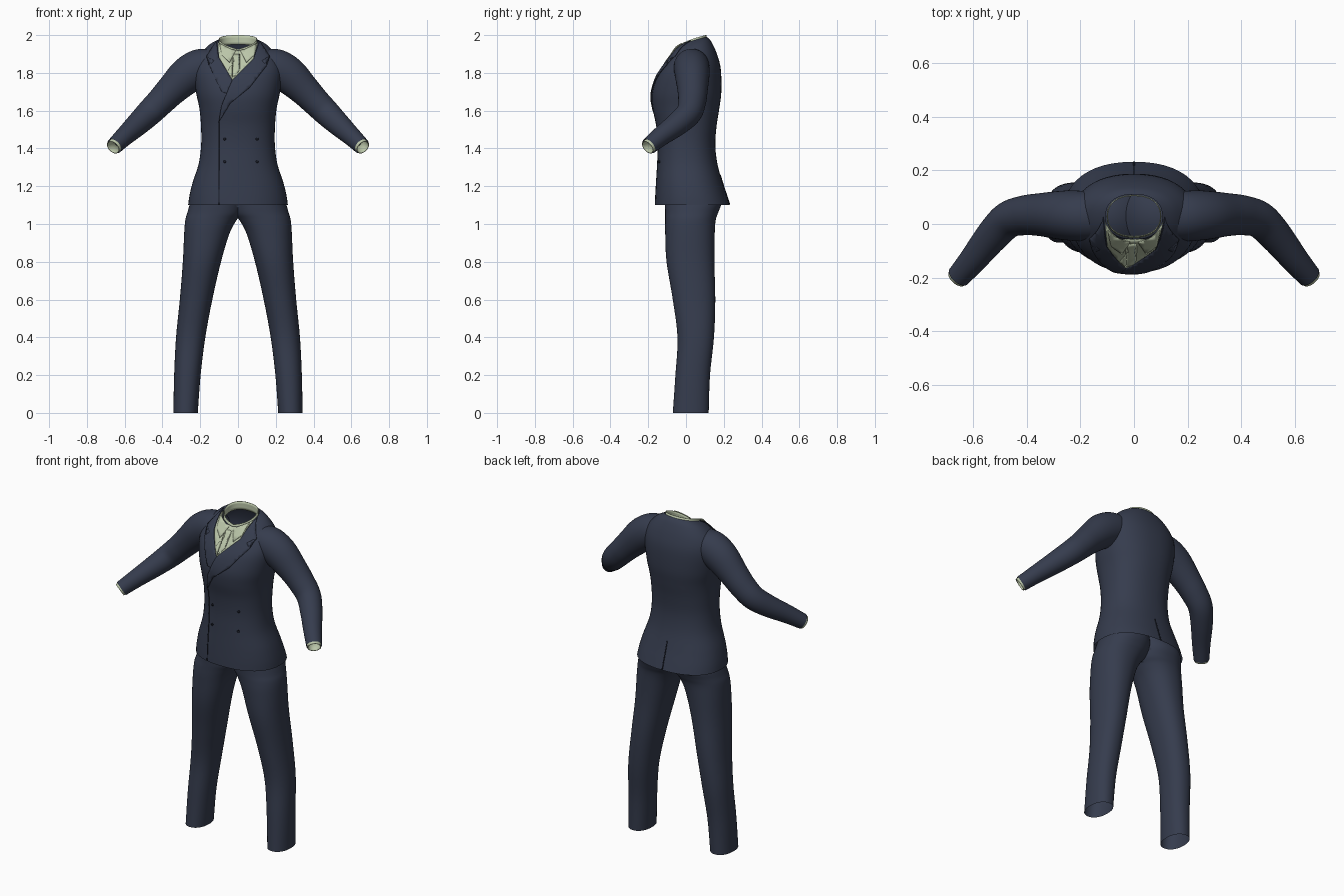
import bpy, bmesh, math
from mathutils import Vector
from mathutils.bvhtree import BVHTree

if "Cube" in bpy.data.objects:
    bpy.data.objects.remove(bpy.data.objects["Cube"])


def material(name, rgb):
    m = bpy.data.materials.new(name)
    m.diffuse_color = (*rgb, 1)
    m.use_nodes = True
    m.node_tree.nodes["Principled BSDF"].inputs["Base Color"].default_value = m.diffuse_color
    return m


NAVY = material("navy_cloth", (0.036, 0.045, 0.075))
GREEN = material("pale_green_cloth", (0.50, 0.57, 0.40))
DARK = material("dark_navy_trim", (0.012, 0.015, 0.026))
SEG = 48


def finish(name, bm, mat):
    bmesh.ops.recalc_face_normals(bm, faces=bm.faces)
    for f in bm.faces:
        f.smooth = True
    me = bpy.data.meshes.new(name)
    bm.to_mesh(me)
    bm.free()
    me.materials.append(mat)
    ob = bpy.data.objects.new(name, me)
    bpy.context.collection.objects.link(ob)
    return ob


def smooth_rows(rows, steps=5):
    """Catmull-Rom interpolation between rows of numbers."""
    out = []
    for i in range(len(rows) - 1):
        quad = [rows[max(i - 1, 0)], rows[i], rows[i + 1], rows[min(i + 2, len(rows) - 1)]]
        for s in range(steps):
            t = s / steps
            out.append([0.5 * (2 * b + (c - a) * t + (2 * a - 5 * b + 4 * c - d) * t * t
                               + (3 * b - a - 3 * c + d) * t ** 3) for a, b, c, d in zip(*quad)])
    return out + [list(rows[-1])]


def loft(name, rings, mat, cap_end=False):
    bm = bmesh.new()
    loops = [[bm.verts.new(p) for p in ring] for ring in rings]
    for a, b in zip(loops, loops[1:]):
        for i in range(SEG):
            j = (i + 1) % SEG
            bm.faces.new((a[i], a[j], b[j], b[i]))
    if cap_end:
        bm.faces.new(loops[-1])
    return finish(name, bm, mat)


def oval(n):
    """Unit superellipse points."""
    for i in range(SEG):
        a = 2 * math.pi * i / SEG
        c, s = math.cos(a), math.sin(a)
        yield math.copysign(abs(c) ** (2 / n), c), math.copysign(abs(s) ** (2 / n), s)


def body_ring(zf, zb, x0, x1, yf, yb, n=2.3):
    """Cross-section that may rise from front height zf to back height zb."""
    return [((x0 + x1) / 2 + (x1 - x0) / 2 * u, (yf + yb) / 2 + (yb - yf) / 2 * v,
             zf + (zb - zf) * math.sqrt(max(0, (v + 1) / 2))) for u, v in oval(n)]


def tube_rings(rows):
    """Oval rings square to a path of x, y, z, radius across, radius deep."""
    rings = []
    for i, r in enumerate(rows):
        p = Vector(r[:3])
        t = (Vector(rows[min(i + 1, len(rows) - 1)][:3]) - Vector(rows[max(i - 1, 0)][:3])).normalized()
        b = (Vector((0, 1, 0)) - t * t.y).normalized()
        a = t.cross(b)
        rings.append([p + a * r[3] * u + b * r[4] * v for u, v in oval(2)])
    return rings


def mirrored(ob):
    ob.modifiers.new("mirror", 'MIRROR')
    return ob


# Jacket body: front z, back z, half width, front y, back y
body = [(1.10, 1.10, 0.264, -0.165, 0.232), (1.15, 1.15, 0.257, -0.163, 0.216),
        (1.22, 1.22, 0.240, -0.159, 0.193), (1.32, 1.32, 0.208, -0.153, 0.166),
        (1.42, 1.42, 0.195, -0.150, 0.155), (1.52, 1.52, 0.196, -0.158, 0.162),
        (1.61, 1.61, 0.204, -0.176, 0.176), (1.69, 1.70, 0.222, -0.180, 0.187),
        (1.77, 1.82, 0.234, -0.157, 0.184), (1.82, 1.90, 0.215, -0.125, 0.164),
        (1.87, 1.965, 0.160, -0.086, 0.134), (1.915, 1.99, 0.106, -0.056, 0.111)]
jacket = loft("jacket_body", [body_ring(a, b, -w, w, f, k) for a, b, w, f, k in smooth_rows(body)], NAVY)

# Sleeves and shirt cuffs
arm = [(0.14, 0.03, 1.85, 0.082, 0.088), (0.20, 0.03, 1.828, 0.099, 0.094),
       (0.27, 0.033, 1.786, 0.098, 0.091), (0.35, 0.035, 1.71, 0.083, 0.080),
       (0.41, 0.032, 1.648, 0.075, 0.074), (0.47, 0.015, 1.588, 0.070, 0.068),
       (0.53, -0.045, 1.53, 0.062, 0.062), (0.60, -0.132, 1.465, 0.051, 0.052),
       (0.655, -0.196, 1.412, 0.044, 0.044)]
mirrored(loft("sleeve", tube_rings(smooth_rows(arm)), NAVY))
cuff = [(0.63, -0.167, 1.436, 0.039, 0.039), (0.655, -0.196, 1.412, 0.039, 0.039),
        (0.661, -0.203, 1.406, 0.039, 0.039)]
cuff_ob = mirrored(loft("shirt_cuff", tube_rings(cuff), GREEN))
mod = cuff_ob.modifiers.new("thickness", 'SOLIDIFY')
mod.thickness = 0.004

# Trouser legs: z, inner x, outer x, front y, back y
leg = [(0.0, 0.213, 0.342, -0.070, 0.120), (0.2, 0.198, 0.338, -0.056, 0.127),
       (0.4, 0.173, 0.328, -0.045, 0.148), (0.6, 0.136, 0.308, -0.070, 0.155),
       (0.8, 0.090, 0.292, -0.103, 0.150), (0.95, 0.045, 0.285, -0.110, 0.152),
       (1.02, 0.008, 0.279, -0.110, 0.157), (1.06, -0.02, 0.268, -0.110, 0.170),
       (1.12, -0.03, 0.250, -0.110, 0.188), (1.2, -0.03, 0.215, -0.100, 0.160)]
mirrored(loft("trouser_leg", [body_ring(z, z, a, b, f, k, 2.2) for z, a, b, f, k in smooth_rows(leg)],
              NAVY, cap_end=True))

# Shirt collar band
band = [(1.880, 1.950, 0.102, -0.052, 0.108), (1.925, 2.0, 0.101, -0.048, 0.108)]
collar = loft("shirt_collar_band", [body_ring(a, b, -w, w, f, k) for a, b, w, f, k in smooth_rows(band, 3)], GREEN)
collar.modifiers.new("thickness", 'SOLIDIFY').thickness = 0.004

tree = BVHTree.FromPolygons([v.co.copy() for v in jacket.data.vertices],
                            [tuple(p.vertices) for p in jacket.data.polygons])


def plate(name, outline, lift, mat, side=-1):
    """Thin sheet with an x-z outline, draped over the front or back of the jacket."""
    bm = bmesh.new()
    bm.faces.new([bm.verts.new((x, 0, z)) for x, z in outline])
    bmesh.ops.triangulate(bm, faces=bm.faces[:])
    for axis in (0, 2):
        values = [p[axis // 2] for p in outline]
        for k in range(math.ceil(min(values) / 0.02), math.floor(max(values) / 0.02) + 1):
            co, no = [0, 0, 0], [0, 0, 0]
            co[axis], no[axis] = k * 0.02, 1
            bmesh.ops.bisect_plane(bm, geom=bm.verts[:] + bm.edges[:] + bm.faces[:],
                                   plane_co=co, plane_no=no, dist=1e-5)
    for v in bm.verts:
        hit, normal, _, _ = tree.ray_cast(Vector((v.co.x, side, v.co.z)), Vector((0, -side, 0)))
        if hit is None or hit.y * side < -0.05:
            hit, normal, _, _ = tree.find_nearest(v.co)
        if normal.dot(hit - Vector((0, 0.03, hit.z - 0.1))) < 0:
            normal = -normal
        v.co = hit + normal * lift
    ob = finish(name, bm, mat)
    mod = ob.modifiers.new("thickness", 'SOLIDIFY')
    mod.thickness, mod.offset = 0.004, 0
    return ob


# Shirt front, tie and shirt collar points
plate("shirt_front", [(-0.105, 1.96), (-0.10, 1.88), (-0.03, 1.76), (0.08, 1.87), (0.105, 1.96),
                      (0.05, 1.92), (-0.05, 1.92)], 0.003, GREEN)
plate("tie", [(-0.030, 1.895), (0.010, 1.895), (0.002, 1.86), (0.008, 1.81),
              (-0.03, 1.768), (-0.052, 1.81), (-0.022, 1.86)], 0.006, GREEN)
for name, s in (("collar_point_left", -1), ("collar_point_right", 1)):
    plate(name, [(s * 0.095, 1.95), (s * 0.015, 1.91), (s * 0.045, 1.85), (s * 0.085, 1.89)], 0.008, GREEN)

# Lapels, the longer one crossing over the front
plate("lapel_long", [(0.112, 1.965), (0.082, 1.87), (-0.03, 1.76), (-0.085, 1.63), (-0.10, 1.54),
                     (-0.04, 1.64), (0.06, 1.72), (0.15, 1.835), (0.125, 1.86), (0.165, 1.885)], 0.006, NAVY)
plate("lapel_short", [(-0.112, 1.965), (-0.165, 1.885), (-0.125, 1.86), (-0.15, 1.835),
                      (-0.085, 1.70), (-0.058, 1.69), (-0.03, 1.76), (-0.102, 1.88)], 0.005, NAVY)

# Front overlap seam, rear vent and buttons
plate("front_seam", [(-0.102, 1.102), (-0.098, 1.102), (-0.098, 1.54), (-0.102, 1.54)], 0.001, DARK)
plate("rear_vent", [(-0.003, 1.102), (0.003, 1.102), (0.002, 1.26), (-0.002, 1.26)], 0.001, DARK, side=1)
for x in (-0.07, 0.10):
    for z in (1.33, 1.45):
        ring = [(x + 0.007 * math.cos(i * math.pi / 5), z + 0.007 * math.sin(i * math.pi / 5)) for i in range(10)]
        plate("button", ring, 0.003, DARK)
